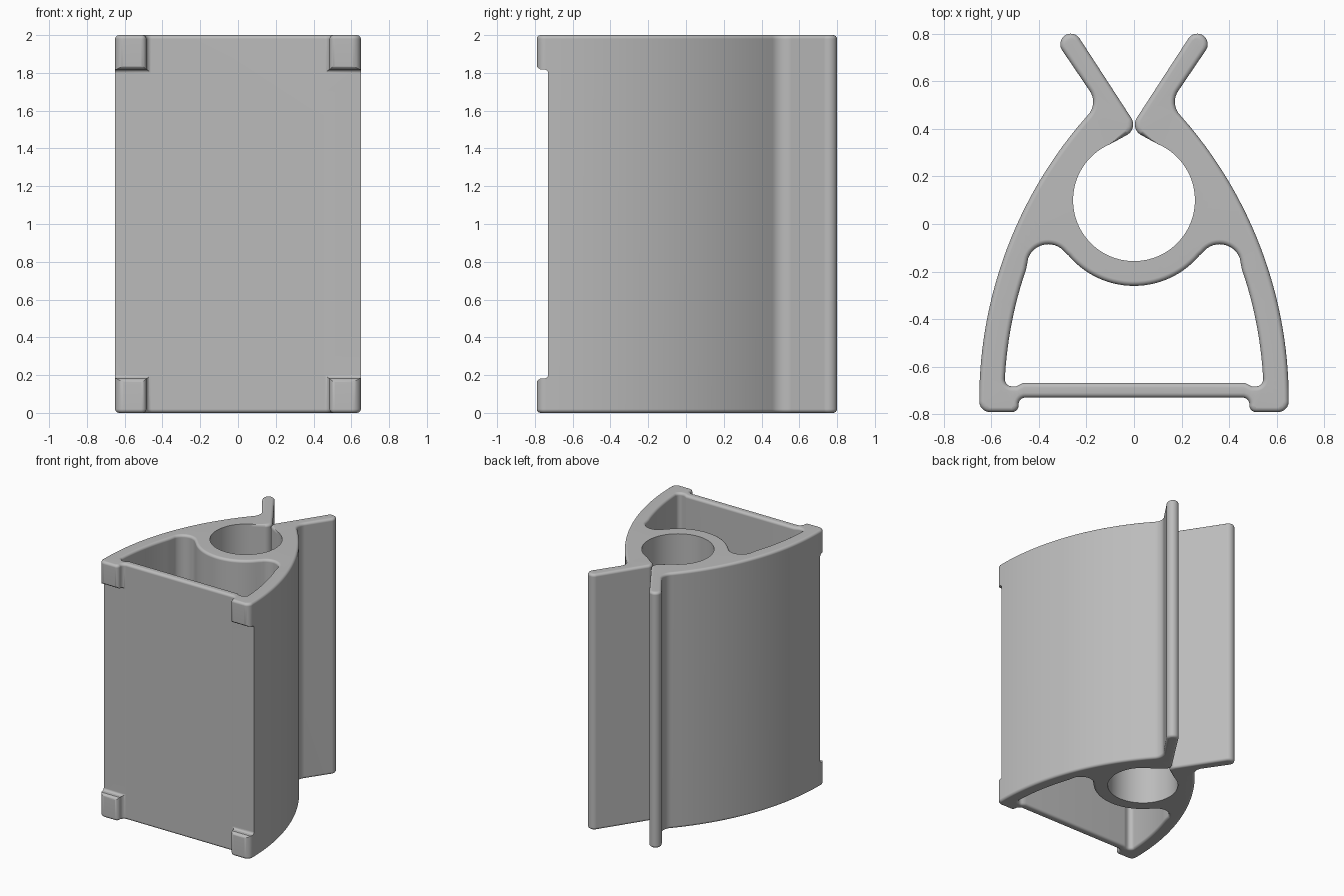
import bpy, bmesh
from math import sin, cos, tan, pi, radians, sqrt
from mathutils import Vector

cube = bpy.data.objects.get("Cube")
if cube:
    bpy.data.objects.remove(cube, do_unlink=True)

HEIGHT, RIM = 2.0, 0.02
BORE_Y, BORE_R, RING_R = 0.10, 0.256, 0.36


def arc(cx, cy, r, a0, a1, n):
    """Points on a circle from angle a0 to a1, in degrees."""
    angles = [radians(a0 + (a1 - a0) * i / n) for i in range(n + 1)]
    return [(cx + r * cos(a), cy + r * sin(a)) for a in angles]


def side_wall(r, y0, y1, n):
    """Points on the bowed side wall, by height in y."""
    ys = [y0 + (y1 - y0) * i / n for i in range(n + 1)]
    return [(-1.15 + sqrt(r * r - (y + 0.74) ** 2), y) for y in ys]


def rounded(points, n=8):
    """Replace each (x, y, radius) corner of an open path by an arc."""
    out = []
    for i, p in enumerate(points):
        c = Vector(p[:2])
        if len(p) == 2:
            out.append(c)
            continue
        u = (Vector(points[i - 1][:2]) - c).normalized()
        v = (Vector(points[i + 1][:2]) - c).normalized()
        half = u.angle(v) / 2
        centre = c + (u + v).normalized() * p[2] / sin(half)
        a = c + u * p[2] / tan(half) - centre
        b = c + v * p[2] / tan(half) - centre
        out += [centre + a.lerp(b, k / n).normalized() * p[2] if k != n / 2
                else centre + (a + b).normalized() * p[2] for k in range(n + 1)]
    return out


def mirrored(half):
    """Close a half path, whose ends lie on x = 0, across the middle."""
    return half + [Vector((-p.x, p.y)) for p in reversed(half[1:-1])]


def inset_dirs(loop):
    """Direction into the solid (left of the path); the bore edge stays sharp."""
    dirs = []
    for i, p in enumerate(loop):
        e = (p - loop[i - 1]).normalized()
        f = (loop[(i + 1) % len(loop)] - p).normalized()
        n = Vector((-e.y - f.y, e.x + f.x)).normalized()
        n /= max(0.5, n.dot(Vector((-e.y, e.x))))
        in_bore = (p - Vector((0, BORE_Y))).length < BORE_R + 0.001
        dirs.append(Vector((0, 0)) if in_bore else n)
    return dirs


def finish(bm, name):
    bmesh.ops.recalc_face_normals(bm, faces=bm.faces)
    mesh = bpy.data.meshes.new(name)
    bm.to_mesh(mesh)
    bm.free()
    ob = bpy.data.objects.new(name, mesh)
    bpy.context.collection.objects.link(ob)
    return ob


# Outer outline: bar, foot, side wall, flared wing, lip, bore
outer = mirrored(rounded(
    [(0, -0.7295), (0.485, -0.7295, 0.028), (0.485, -0.79, 0.028), (0.65, -0.79, 0.045)]
    + side_wall(1.8, -0.74, 0.453, 28)
    + [(0.15, 0.506, 0.08), (0.327, 0.767, 0.044), (0.253, 0.817, 0.044),
       (-0.018, 0.40, 0.05)]
    + arc(0, BORE_Y, BORE_R, 67, -90, 36)))

# Cavity outline: floor, corner pocket, wall, round shoulder, ring
cavity = mirrored(rounded(
    [(0, -0.667), (0.465, -0.667), (0.495, -0.682), (0.545, -0.682, 0.03)]
    + side_wall(1.695, -0.64, -0.19, 12)
    + arc(0.36, -0.175, 0.09, 20.5, 142.6, 14)
    + arc(0, BORE_Y, RING_R, -40, -90, 14)))
cavity.reverse()

# Body: stacked rings with rounded rims, capped at both ends
steps = 4
rim = [(RIM * (1 - sin(k * pi / 2 / steps)), RIM * (1 - cos(k * pi / 2 / steps)))
       for k in range(steps + 1)]
levels = rim + [(d, HEIGHT - z) for d, z in reversed(rim)]
bm = bmesh.new()
cap_edges = [[], []]
for loop in (outer, cavity):
    dirs = inset_dirs(loop)
    rings = [[bm.verts.new((*(p + n * d), z)) for p, n in zip(loop, dirs)]
             for d, z in levels]
    count = len(loop)
    for lo, hi in zip(rings, rings[1:]):
        for i in range(count):
            j = (i + 1) % count
            bm.faces.new((lo[i], lo[j], hi[j], hi[i]))
    for edges, ring in zip(cap_edges, (rings[0], rings[-1])):
        edges += [bm.edges.get((ring[i - 1], ring[i])) for i in range(count)]
for edges in cap_edges:
    bmesh.ops.triangle_fill(bm, edges=edges, use_beauty=True)
body = finish(bm, "clip_body")

# Cutter that leaves feet only at the four corners
low = rounded([(-0.9, 0.16), (-0.792, 0.16), (-0.785, 0.172), (-0.77, 0.183),
               (-0.73, 0.183, 0.018), (-0.73, 0.3)], 6)
profile = low + [Vector((p.x, HEIGHT - p.y)) for p in reversed(low)]
bm = bmesh.new()
face = bm.faces.new([bm.verts.new((-1, p.x, p.y)) for p in profile])
side = bmesh.ops.extrude_face_region(bm, geom=[face])["geom"]
bmesh.ops.translate(bm, vec=(2, 0, 0),
                    verts=[g for g in side if isinstance(g, bmesh.types.BMVert)])
cutter = finish(bm, "foot_gap_cutter")
cutter.hide_render = True

bpy.context.view_layer.objects.active = body
body.select_set(True)
cut = body.modifiers.new("foot_gap", 'BOOLEAN')
cut.operation, cut.solver, cut.object = 'DIFFERENCE', 'EXACT', cutter
bpy.ops.object.modifier_apply(modifier=cut.name)
bpy.data.objects.remove(cutter, do_unlink=True)

# Single grey plastic
grey = bpy.data.materials.new("grey_plastic")
grey.use_nodes = True
colour = (0.5, 0.5, 0.5, 1)
grey.diffuse_color = colour
grey.node_tree.nodes["Principled BSDF"].inputs["Base Color"].default_value = colour
body.data.materials.clear()
body.data.materials.append(grey)

bpy.ops.object.shade_smooth_by_angle(angle=radians(35))
weighted = body.modifiers.new("flat_cap_shading", 'WEIGHTED_NORMAL')
weighted.keep_sharp = True
